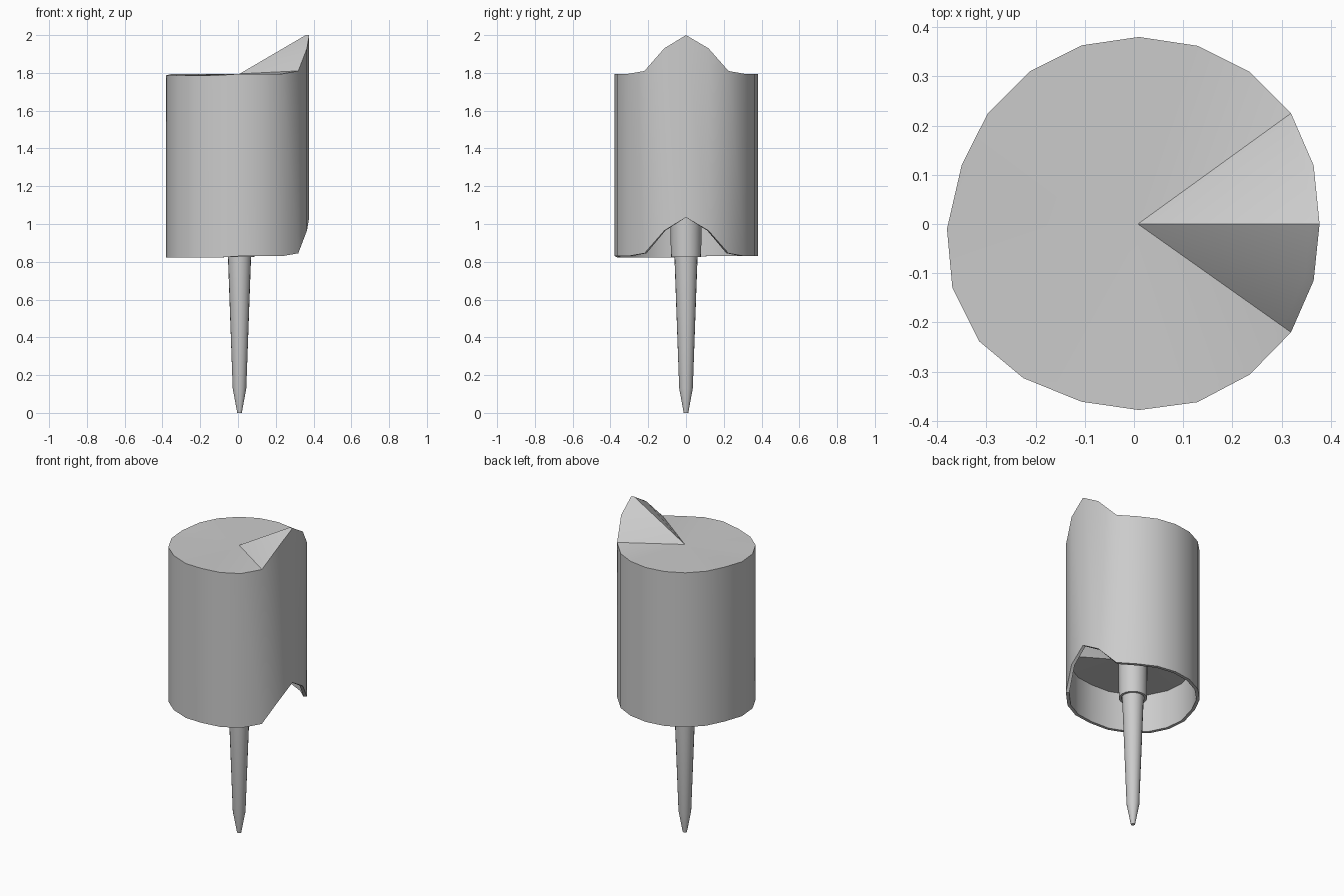
import bpy, bmesh, math

if "Cube" in bpy.data.objects:
    bpy.data.objects.remove(bpy.data.objects["Cube"])

CX = 0.008   # shared axis offset


def finish(bm, name):
    bmesh.ops.recalc_face_normals(bm, faces=bm.faces)
    me = bpy.data.meshes.new(name)
    bm.to_mesh(me)
    bm.free()
    ob = bpy.data.objects.new(name, me)
    bpy.context.collection.objects.link(ob)
    bpy.context.view_layer.objects.active = ob
    bpy.ops.object.select_all(action='DESELECT')
    ob.select_set(True)
    bpy.ops.object.shade_smooth_by_angle(angle=math.radians(30))
    return ob


def bridge(bm, a, b):
    n = len(a)
    for i in range(n):
        bm.faces.new((a[i], a[(i + 1) % n], b[(i + 1) % n], b[i]))


def fan(bm, ring, apex):
    for i in range(len(ring)):
        bm.faces.new((ring[i], ring[(i + 1) % len(ring)], apex))


def lathe(name, profile, n, closed=False):
    bm = bmesh.new()
    rings = [[bm.verts.new((CX + r * math.cos(math.tau * i / n),
                            r * math.sin(math.tau * i / n), z))
              for i in range(n)] for r, z in profile]
    for a, b in zip(rings, rings[1:]):
        bridge(bm, a, b)
    if closed:
        bridge(bm, rings[-1], rings[0])
    else:
        bm.faces.new(rings[0])
        bm.faces.new(rings[-1])
    return finish(bm, name)


# Slightly uneven 20-sided outline seen from above
outline = [(.377, 0), (.365, .119), (.319, .225), (.235, .309), (.129, .362),
           (.01, .38), (-.106, .363), (-.212, .31), (-.297, .225), (-.35, .12),
           (-.38, -.01), (-.369, -.13), (-.315, -.238), (-.225, -.313), (-.107, -.361),
           (.01, -.378), (.129, -.362), (.235, -.306), (.319, -.22), (.365, -.115)]
# Height of the raised ridge around the rim
lift = [0.0] * 20
for i, h in ((0, .205), (1, .135), (2, .015), (18, .015), (19, .135)):
    lift[i] = h
for i in range(10, 15):
    lift[i] = -.008

# Hollow body: lid, rim, outer wall, lower lip, inner wall, ceiling
bm = bmesh.new()


def ring(scale, z):
    return [bm.verts.new((CX + (x - CX) * scale, y * scale, z + h))
            for (x, y), h in zip(outline, lift)]


loops = [ring(.95, 1.795), ring(1, 1.795), ring(1, .83), ring(.95, .83), ring(.95, 1.07)]
for a, b in zip(loops, loops[1:]):
    bridge(bm, a, b)
fan(bm, loops[0], bm.verts.new((CX, 0, 1.795)))
fan(bm, loops[-1], bm.verts.new((CX, 0, 1.07)))
finish(bm, "hollow_body")

# Socket tube that holds the stake
lathe("socket", [(.083, 1.08), (.08, .825), (.066, .825), (.066, 1.08)], 20, True)

# Tapered ground stake
lathe("stake", [(.012, 0), (.036, .13), (.061, .82), (.065, 1.07)], 20)
